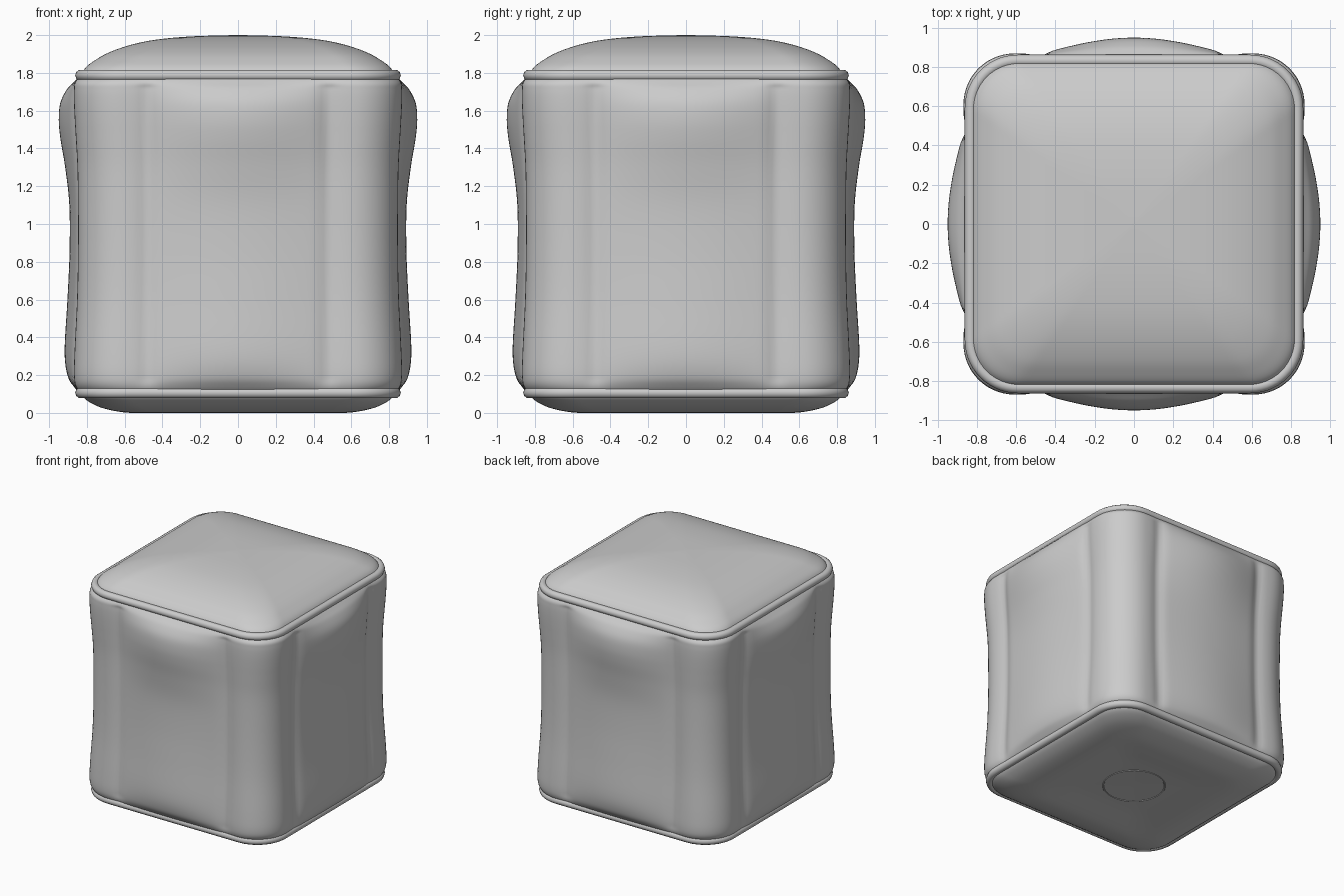
import bpy, bmesh, math
from mathutils import Vector

if "Cube" in bpy.data.objects:
    bpy.data.objects.remove(bpy.data.objects["Cube"])

SEAM = 0.48   # half width of each bulging side panel


def outline(h, r, ns=44, na=14):
    """Rounded square: list of (point, outward normal, position along side or None on corners)."""
    pts = []
    for k in range(4):
        c, s = math.cos(k * math.pi / 2), math.sin(k * math.pi / 2)
        side = []
        for i in range(ns):
            u = (h - r) * (2 * i / ns - 1)
            side.append(((h, u), (1, 0), u))
        for i in range(na):
            a = i / na * math.pi / 2
            n = (math.cos(a), math.sin(a))
            side.append(((h - r + r * n[0], h - r + r * n[1]), n, None))
        for p, n, u in side:
            pts.append((Vector((c * p[0] - s * p[1], s * p[0] + c * p[1], 0)),
                        Vector((c * n[0] - s * n[1], s * n[0] + c * n[1], 0)), u))
    return pts


def smooth_profile(keys, n):
    """Catmull-Rom subdivision of a list of tuples."""
    out = []
    for i in range(len(keys) - 1):
        p = [keys[max(0, min(len(keys) - 1, i + d))] for d in (-1, 0, 1, 2)]
        for j in range(n):
            t = j / n
            out.append([0.5 * (2 * b + (c - a) * t + (2 * a - 5 * b + 4 * c - d) * t * t
                               + (3 * b - a - 3 * c + d) * t ** 3) for a, b, c, d in zip(*p)])
    return out + [list(keys[-1])]


def loft(name, rings, cap=True, closed=False, angle=40):
    bm = bmesh.new()
    loops = [[bm.verts.new(p) for p in ring] for ring in rings]
    n = len(loops[0])
    pairs = list(zip(loops, loops[1:])) + ([(loops[-1], loops[0])] if closed else [])
    for a, b in pairs:
        for i in range(n):
            j = (i + 1) % n
            bm.faces.new((a[i], a[j], b[j], b[i]))
    if cap:
        bm.faces.new(loops[0][::-1])
        bm.faces.new(loops[-1])
    bmesh.ops.recalc_face_normals(bm, faces=bm.faces)
    me = bpy.data.meshes.new(name)
    bm.to_mesh(me)
    bm.free()
    ob = bpy.data.objects.new(name, me)
    bpy.context.collection.objects.link(ob)
    bpy.ops.object.select_all(action='DESELECT')
    ob.select_set(True)
    bpy.context.view_layer.objects.active = ob
    bpy.ops.object.shade_smooth_by_angle(angle=math.radians(angle))
    return ob


def panel_ring(z, h):
    return [p + Vector((0, 0, z)) for p, _, _ in outline(h, 0.29 * h)]


def side_ring(z, col, bulge):
    ring = []
    for p, n, u in outline(col, 0.26):
        off = 0
        if u is not None:
            d = abs(u)
            fade = min(1, max(0, (bulge - col) / 0.03))
            off = -0.014 * fade * math.exp(-((d - SEAM) / 0.045) ** 2)
            if d < SEAM:
                off += (bulge - col) * math.cos(math.pi / 2 * d / SEAM)
        ring.append(p + n * off + Vector((0, 0, z)))
    return ring


# Padded side walls: height, corner column half width, panel bulge half width
sides = smooth_profile([
    (0.10, 0.83, 0.83), (0.14, 0.858, 0.87), (0.20, 0.868, 0.903), (0.33, 0.865, 0.918),
    (0.60, 0.852, 0.903), (0.85, 0.847, 0.892), (1.10, 0.847, 0.893), (1.30, 0.850, 0.915),
    (1.45, 0.858, 0.940), (1.55, 0.864, 0.949), (1.64, 0.868, 0.941), (1.71, 0.868, 0.908),
    (1.75, 0.862, 0.872), (1.79, 0.83, 0.83)], 5)
loft("side_walls", [side_ring(*k) for k in sides], cap=False)

# Crowned top cushion: height, half width
top = smooth_profile([(1.79, 0.83), (1.83, 0.805), (1.865, 0.76), (1.905, 0.69), (1.945, 0.58),
                      (1.975, 0.44), (1.993, 0.25), (2.0, 0.02)], 5)
loft("top_cushion", [panel_ring(*k) for k in top] + [panel_ring(2.0, 0.001)], cap=False)

# Sagging underside
base = smooth_profile([(0.10, 0.83), (0.066, 0.80), (0.03, 0.73), (0.008, 0.64), (0.0, 0.55),
                       (0.008, 0.42), (0.018, 0.28), (0.024, 0.02)], 4)
loft("underside", [panel_ring(*k) for k in base] + [panel_ring(0.024, 0.001)], cap=False)


# Piping along the upper and lower seams
def piping(name, z, h, r):
    rings = []
    for i in range(10):
        a = 2 * math.pi * i / 10
        rings.append([p + n * r * math.cos(a) + Vector((0, 0, z + r * math.sin(a)))
                      for p, n, _ in outline(h, 0.24)])
    loft(name, rings, cap=False, closed=True)


piping("upper_piping", 1.787, 0.832, 0.03)
piping("lower_piping", 0.107, 0.832, 0.03)

# Faint stitched circle under the base
bpy.ops.mesh.primitive_torus_add(major_radius=0.23, minor_radius=0.006, major_segments=48,
                                 minor_segments=6, location=(0, 0, 0.021))
bpy.context.object.name = "base_stitch_ring"
bpy.ops.object.shade_smooth_by_angle(angle=math.radians(40))
